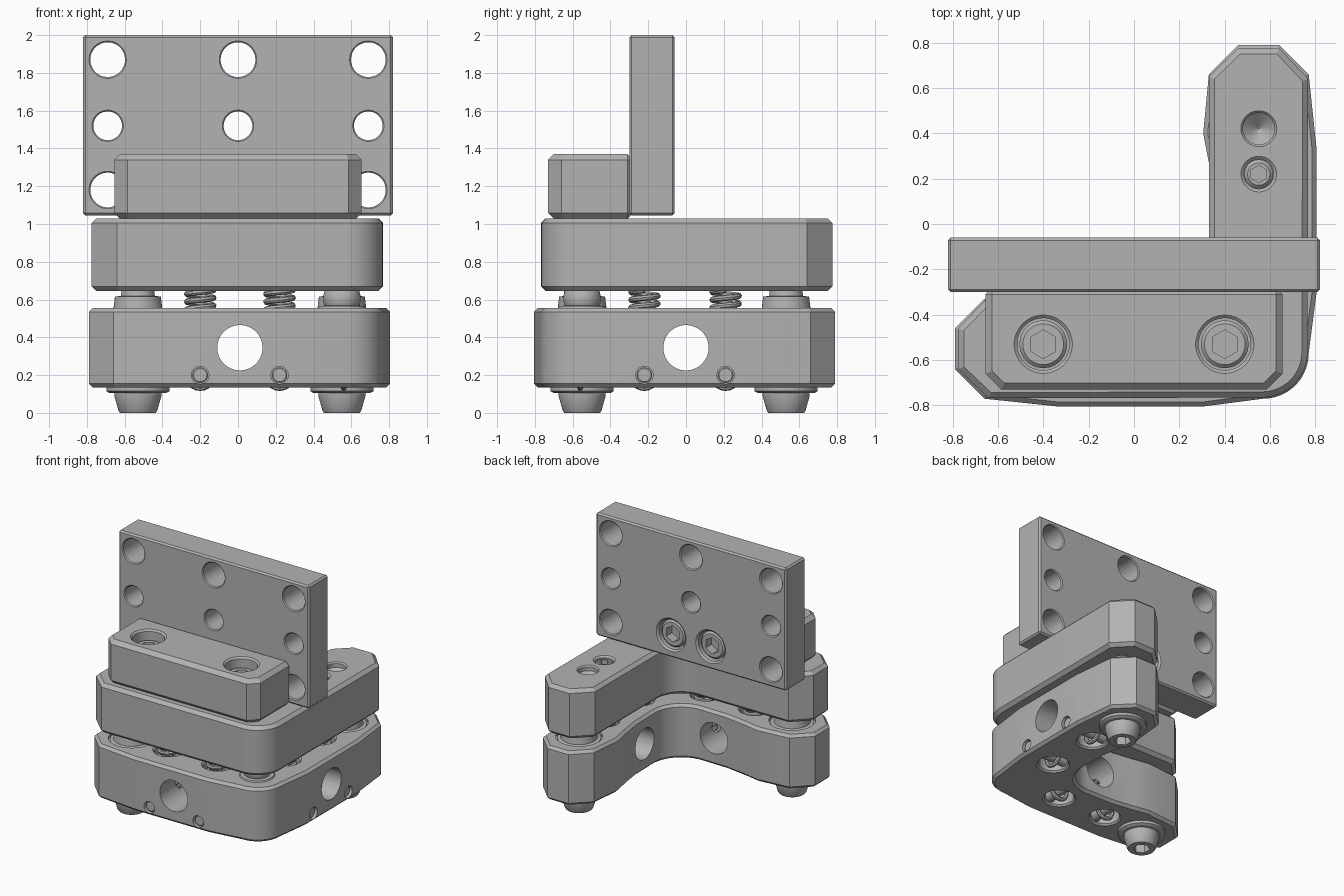
import bpy, bmesh
from math import sin, cos, pi, radians
from mathutils import Vector

if "Cube" in bpy.data.objects:
    bpy.data.objects.remove(bpy.data.objects["Cube"])

metal = bpy.data.materials.new("grey_metal")
metal.use_nodes = True
GREY = (0.45, 0.45, 0.45, 1)
metal.diffuse_color = GREY
metal.node_tree.nodes["Principled BSDF"].inputs["Base Color"].default_value = GREY

UP, DOWN, FRONT, BACK, RIGHT = (0, 0, 1), (0, 0, -1), (0, -1, 0), (0, 1, 0), (1, 0, 0)


def add(name, bm):
    bmesh.ops.recalc_face_normals(bm, faces=bm.faces)
    mesh = bpy.data.meshes.new(name)
    bm.to_mesh(mesh)
    bm.free()
    mesh.materials.append(metal)
    ob = bpy.data.objects.new(name, mesh)
    bpy.context.scene.collection.objects.link(ob)
    return ob


def prism(name, outline, z0, z1, bevel):
    """Extruded outline with chamfered top and bottom rims."""
    bm = bmesh.new()
    face = bm.faces.new([bm.verts.new((x, y, z0)) for x, y in outline])
    new = bmesh.ops.extrude_face_region(bm, geom=[face])["geom"]
    bmesh.ops.translate(bm, vec=(0, 0, z1 - z0),
                        verts=[v for v in new if isinstance(v, bmesh.types.BMVert)])
    ob = add(name, bm)
    mod = ob.modifiers.new("chamfer", "BEVEL")
    mod.width, mod.limit_method, mod.angle_limit = bevel, "ANGLE", radians(60)
    return ob


def lathe(name, profile, loc, axis=UP, n=40):
    """Turned solid: profile of (radius, height) along the axis from loc."""
    bm = bmesh.new()
    rings = []
    for r, h in profile:
        rings.append([bm.verts.new((r * cos(2 * pi * (i + .5) / n),
                                    r * sin(2 * pi * (i + .5) / n), h)) for i in range(n)])
    for a, b in zip(rings, rings[1:]):
        for i in range(n):
            bm.faces.new((a[i], a[(i + 1) % n], b[(i + 1) % n], b[i]))
    bm.faces.new(rings[0])
    bm.faces.new(rings[-1])
    ob = add(name, bm)
    ob.rotation_euler = Vector(UP).rotation_difference(Vector(axis)).to_euler()
    ob.location = loc
    return ob


def bake(ob):
    bpy.context.view_layer.update()
    mesh = bpy.data.meshes.new_from_object(ob.evaluated_get(bpy.context.evaluated_depsgraph_get()))
    ob.modifiers.clear()
    ob.data = mesh


def cut(ob, cutters):
    for c in cutters:
        c.hide_render = True
        mod = ob.modifiers.new("cut", "BOOLEAN")
        mod.operation, mod.object, mod.solver = "DIFFERENCE", c, "EXACT"
    bake(ob)
    for c in cutters:
        bpy.data.objects.remove(c)


def rimmed_hole(r, length, loc, axis, rim=.012):
    """Through-hole cutter with a chamfered rim at both ends."""
    return lathe("cutter", [(r + 2 * rim, -rim), (r, rim), (r, length - rim),
                            (r + 2 * rim, length + rim)], loc, axis)


def pocket(r, depth, loc, axis):
    return lathe("cutter", [(r - .015, -depth), (r - .015, -.012), (r + .012, .012)], loc, axis)


def hex_screw(name, r, loc, axis, length=.12):
    """Screw head whose top sits at loc, with a hexagonal socket."""
    ob = lathe(name, [(r, -length), (r, -.015), (r - .015, 0)], loc, axis)
    socket = lathe("cutter", [(r * .6, -.07), (r * .6, .05)], loc, axis, 6)
    cut(ob, [socket])
    return ob


def at(p, axis, d):
    return tuple(Vector(p) + Vector(axis) * d)


def arc(cx, cy, r, a0, a1, n=6):
    return [(cx + r * cos(radians(a0 + (a1 - a0) * i / n)),
             cy + r * sin(radians(a0 + (a1 - a0) * i / n))) for i in range(n + 1)]


def angle_outline(half):
    """Mirror half of the L shape across its diagonal."""
    return half + [(-y, -x) for x, y in reversed(half[1:-1])]


# Layout of the adjusters, springs and corner pivot
ADJUSTERS = [(-.53, -.55), (.55, .53)]
SPRINGS = [(-.2, -.56, FRONT), (.22, -.56, FRONT), (.56, -.22, RIGHT), (.56, .21, RIGHT)]

# Lower angle plate
lower_half = arc(.57, -.57, .2, -45, 0) + [
    (.805, -.3), (.805, .33), (.77, .66), (.64, .79), (.46, .79), (.33, .66),
    (.305, .4), (.33, .27), (.355, .1)] + arc(.13, -.13, .23, 0, -45)
lower = prism("lower_plate", angle_outline(lower_half), .135, .555, .02)
cutters = [lathe("cutter", [(.12, 0), (.12, .9)], (.01, -.1, .345), FRONT),
           lathe("cutter", [(.12, 0), (.12, .9)], (.1, 0, .345), RIGHT)]
for x, y, axis in SPRINGS:
    cutters.append(rimmed_hole(.105, .42, (x, y, .135), UP))
    cutters.append(lathe("cutter", [(.046, 0), (.046, .5)], (x, y, .2), axis))
for x, y in ADJUSTERS:
    cutters.append(lathe("cutter", [(.165, 0), (.165, .1)], (x, y, .535)))
cut(lower, cutters)

# Upper angle plate
upper_half = arc(.565, -.565, .2, -45, 0) + [
    (.768, .64), (.64, .775), (.46, .775), (.33, .65)] + arc(.13, -.13, .2, 0, -45)
upper = prism("upper_plate", angle_outline(upper_half), .645, 1.03, .025)
cut(upper, [pocket(.08, .07, (.55, y, 1.03), UP) for y in (.22,)]
    + [lathe("cutter", [(.002, -.1), (.07, -.04), (.07, -.01), (.09, .012)], (.55, .42, 1.03))])
hex_screw("arm_set_screw", .064, (.55, .22, 1.015), UP, .08)

# Bracket block bolted to the upper plate
block = prism("bracket_block", [(-.655, -.28), (-.655, -.66), (-.585, -.73), (.585, -.73),
                                (.655, -.66), (.655, -.28)], 1.028, 1.37, .03)
cut(block, [pocket(.13, .16, (x, -.53, 1.37), UP) for x in (-.4, .4)])
for x in (-.4, .4):
    hex_screw("block_screw", .105, (x, -.53, 1.3), UP)

# Upright mounting plate with its grid of holes
plate = prism("mounting_plate", [(-.82, -.3), (.82, -.3), (.82, -.06), (-.82, -.06)],
              1.045, 2.0, .012)
cutters = [rimmed_hole(r, .24, (x, -.06, z), FRONT, .007)
           for z, r, xs in ((1.87, .092, (-.69, 0, .69)), (1.52, .076, (-.69, 0, .69)),
                            (1.18, .092, (-.69, .69))) for x in xs]
cutters += [pocket(.13, .1, (x, -.06, 1.22), BACK) for x in (-.17, .17)]
cut(plate, cutters)
for x in (-.17, .17):
    hex_screw("plate_screw", .105, (x, -.08, 1.22), BACK, .09)

# Adjuster screws: bushing, hex foot and contact tip
for x, y in ADJUSTERS:
    lathe("adjuster_bushing", [(.15, .105), (.168, .115), (.168, .2), (.155, .21),
                               (.155, .545), (.13, .55), (.122, .615), (.09, .62),
                               (.085, .66)], (x, y, 0))
    foot = lathe("adjuster_foot", [(.095, 0), (.103, .012), (.125, .09), (.125, .12)], (x, y, 0))
    cut(foot, [lathe("cutter", [(.06, -.05), (.06, .07)], (x, y, 0), UP, 6)])

# Corner pivot ball
lathe("pivot_seat", [(.13, .545), (.12, .565), (.07, .57)], (.55, -.55, 0))
lathe("pivot_ball", [(max(.1 * sin(pi * i / 16), .002), -.1 * cos(pi * i / 16))
                     for i in range(17)], (.55, -.55, .605))


def wire(name, points, thickness, closed=False):
    curve = bpy.data.curves.new(name + "_path", "CURVE")
    curve.dimensions, curve.bevel_depth, curve.bevel_resolution = "3D", thickness, 2
    curve.use_fill_caps = True
    spline = curve.splines.new("POLY")
    spline.points.add(len(points) - 1)
    for p, co in zip(spline.points, points):
        p.co = (*co, 1)
    spline.use_cyclic_u = closed
    tmp = bpy.data.objects.new(name + "_path", curve)
    bpy.context.scene.collection.objects.link(tmp)
    bpy.context.view_layer.update()
    mesh = bpy.data.meshes.new_from_object(
        tmp.evaluated_get(bpy.context.evaluated_depsgraph_get()))
    mesh.materials.clear()
    mesh.materials.append(metal)
    bpy.data.objects.remove(tmp)
    bpy.context.scene.collection.objects.link(bpy.data.objects.new(name, mesh))


# Tension springs hooked on cross pins
for x, y, axis in SPRINGS:
    turns, n = 9, 20
    wire("spring", [(x + .07 * cos(2 * pi * i / n), y + .07 * sin(2 * pi * i / n),
                     .28 + .37 * i / (turns * n)) for i in range(turns * n + 1)], .016)
    side = Vector(axis).cross(Vector(UP))
    wire("spring_hook", [Vector((x, y, .2)) + side * .068 * cos(2 * pi * i / n)
                         + Vector(UP) * .068 * sin(2 * pi * i / n) for i in range(n)], .016, True)
    lathe("spring_pin", [(.041, -.13), (.041, .225), (.035, .23)], (x, y, .2), axis, 24)

# Smooth round parts while keeping edges sharp
bpy.ops.object.select_all(action="DESELECT")
for ob in bpy.context.scene.objects:
    if ob.type == "MESH" and ob.data.materials and ob.data.materials[0] == metal:
        ob.select_set(True)
        bpy.context.view_layer.objects.active = ob
bpy.ops.object.shade_smooth_by_angle(angle=radians(25))
